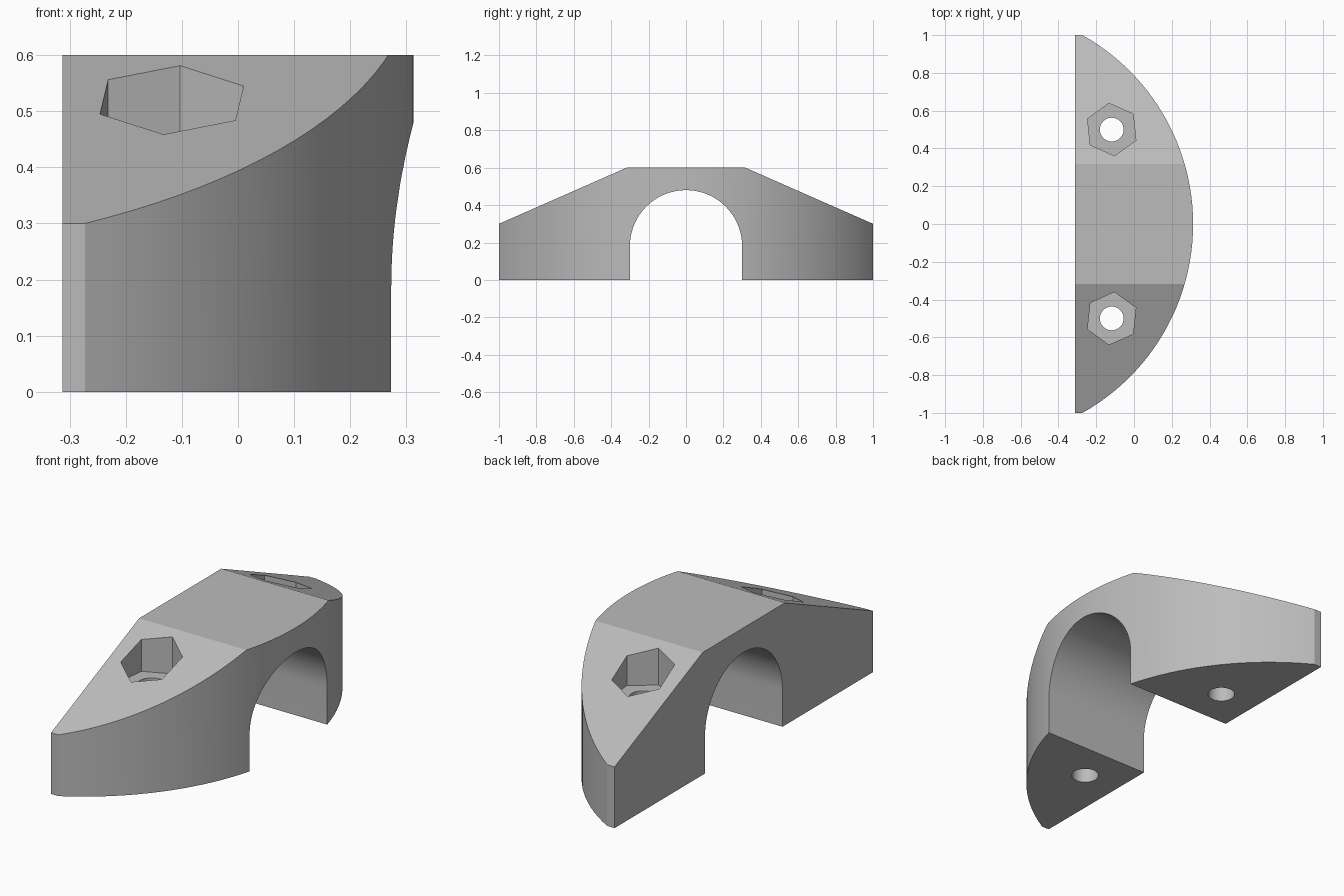
import bpy, bmesh
from math import pi, sin, cos, asin, sqrt
from mathutils import Vector

cube = bpy.data.objects.get("Cube")
if cube:
    bpy.data.objects.remove(cube, do_unlink=True)

grey = bpy.data.materials.new("plain grey")
grey.use_nodes = True
COLOUR = (0.5, 0.5, 0.5, 1)
grey.diffuse_color = COLOUR
grey.node_tree.nodes["Principled BSDF"].inputs["Base Color"].default_value = COLOUR


def prism(name, outline, sweep):
    """Extrude a closed 3D outline along a sweep vector."""
    bm = bmesh.new()
    face = bm.faces.new([bm.verts.new(p) for p in outline])
    new = bmesh.ops.extrude_face_region(bm, geom=[face])["geom"]
    bmesh.ops.translate(bm, vec=Vector(sweep),
                        verts=[v for v in new if isinstance(v, bmesh.types.BMVert)])
    bmesh.ops.recalc_face_normals(bm, faces=bm.faces)
    mesh = bpy.data.meshes.new(name)
    bm.to_mesh(mesh)
    bm.free()
    mesh.materials.append(grey)
    obj = bpy.data.objects.new(name, mesh)
    bpy.context.collection.objects.link(obj)
    return obj


def ring(x, y, z, radius, count, start=0.0):
    return [(x + radius * cos(start + 2 * pi * i / count),
             y + radius * sin(start + 2 * pi * i / count), z) for i in range(count)]


def combine(target, cutter, operation):
    mod = target.modifiers.new(cutter.name, "BOOLEAN")
    mod.object, mod.operation, mod.solver = cutter, operation, "EXACT"
    bpy.context.view_layer.objects.active = target
    bpy.ops.object.modifier_apply(modifier=mod.name)
    bpy.data.objects.remove(cutter, do_unlink=True)


# Side profile: sloped shoulders over a round arch
BACK, FRONT, END = -0.313, 0.313, -0.273
ARCH, SPRING, STEPS = 0.3, 0.18, 48
side = [(-ARCH, 0), (-1, 0), (-1, 0.3), (-0.318, 0.6),
        (0.318, 0.6), (1, 0.3), (1, 0), (ARCH, 0)]
side += [(ARCH * cos(pi * i / STEPS), SPRING + ARCH * sin(pi * i / STEPS))
         for i in range(STEPS + 1)]
clamp = prism("clamp_saddle", [(BACK, y, z) for y, z in side], (0.7, 0, 0))

# Plan outline: straight back and bowed front
rise = FRONT - END
radius = (1 + rise * rise) / (2 * rise)
half = asin(1 / radius)
plan = [(BACK, 1.0, -0.1), (BACK, -1.0, -0.1)]
plan += [(FRONT - radius + radius * cos(half * t), radius * sin(half * t), -0.1)
         for t in [2 * i / STEPS - 1 for i in range(STEPS + 1)]]
plan = [(x - 0.0 if x > BACK else x, y, z) for x, y, z in plan]
combine(clamp, prism("plan_cutter", plan, (0, 0, 1)), "INTERSECT")

# Hexagonal nut pockets with bolt holes through each foot
BOLT_X, BOLT_Y = -0.118, 0.5
for s in (-1, 1):
    combine(clamp, prism("pocket_cutter",
                         ring(BOLT_X, s * BOLT_Y, 0.4, 0.14, 6, -s * 24 * pi / 180),
                         (0, 0, 0.5)), "DIFFERENCE")
    combine(clamp, prism("hole_cutter", ring(BOLT_X, s * BOLT_Y, -0.1, 0.063, 32),
                         (0, 0, 0.8)), "DIFFERENCE")

bpy.ops.object.select_all(action="DESELECT")
clamp.select_set(True)
bpy.context.view_layer.objects.active = clamp
bpy.ops.object.shade_smooth_by_angle(angle=pi / 9)
